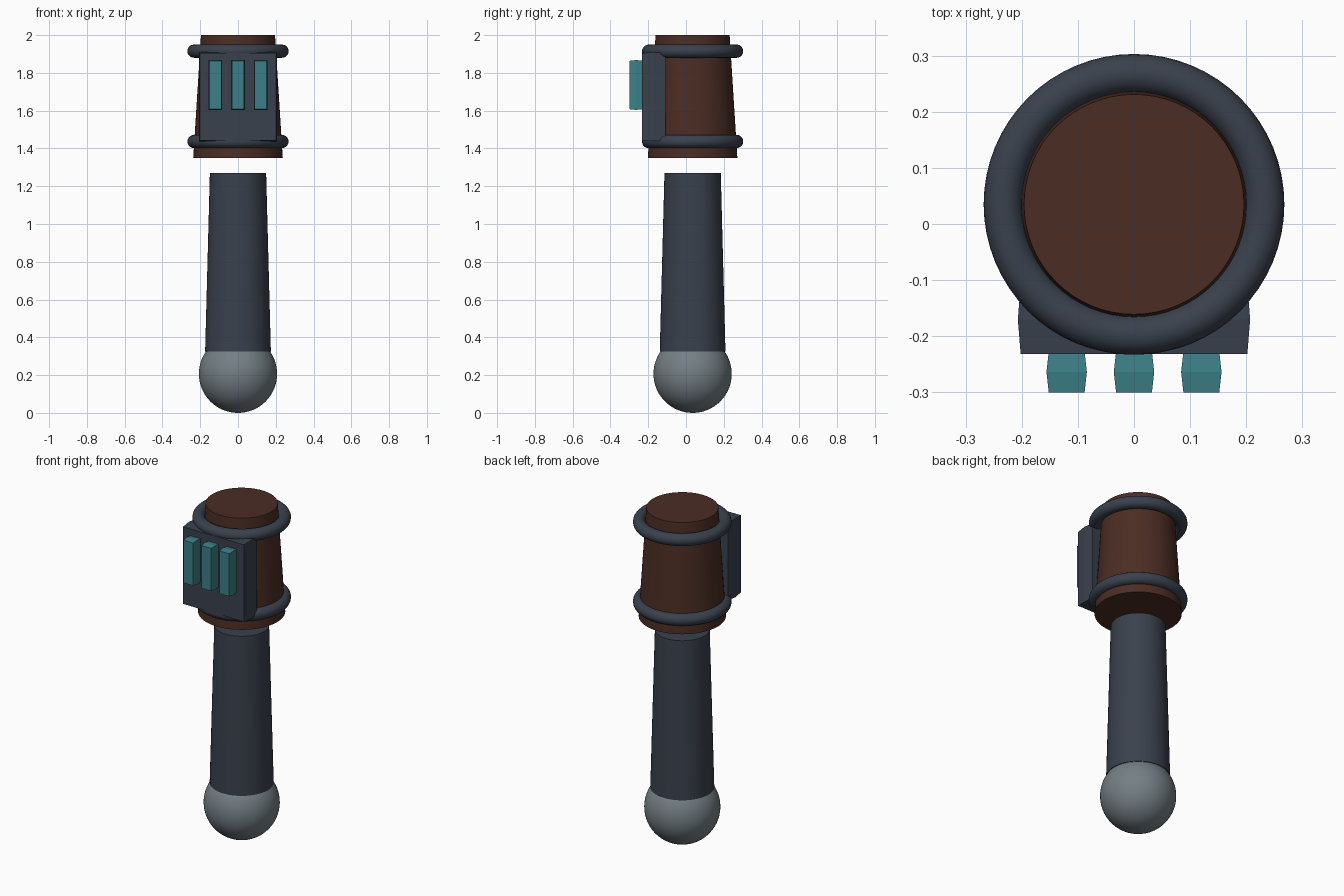
import bpy, math

if "Cube" in bpy.data.objects:
    bpy.data.objects.remove(bpy.data.objects["Cube"])

AXIS_Y = 0.035  # the round parts share this upright axis


def material(name, rgb):
    m = bpy.data.materials.new(name)
    m.diffuse_color = (*rgb, 1)
    m.use_nodes = True
    m.node_tree.nodes["Principled BSDF"].inputs["Base Color"].default_value = m.diffuse_color
    return m


slate = material("dark slate", (0.042, 0.053, 0.074))
brown = material("dark brown", (0.070, 0.026, 0.017))
grey = material("mid grey", (0.175, 0.212, 0.235))
teal = material("teal", (0.046, 0.215, 0.250))


def finish(name, mat, smooth=True):
    ob = bpy.context.object
    ob.name = name
    ob.data.materials.append(mat)
    if smooth:
        bpy.ops.object.shade_smooth_by_angle(angle=math.radians(35))
    return ob


def tapered(name, mat, z0, z1, r0, r1):
    bpy.ops.mesh.primitive_cone_add(vertices=64, radius1=r0, radius2=r1, depth=z1 - z0,
                                    location=(0, AXIS_Y, (z0 + z1) / 2))
    return finish(name, mat)


def bulged_box(name, mat, x, z, y0, y1, hx, hz, bulge):
    """Box along y whose sides swell slightly halfway back."""
    verts, faces = [], []
    for y, g in ((y0, 0), ((y0 + y1) / 2, bulge), (y1, 0)):
        for sx, sz in ((-1, -1), (1, -1), (1, 1), (-1, 1)):
            verts.append((x + sx * (hx + g), y, z + sz * (hz + g)))
    for k in (0, 4):
        for i in range(4):
            j = (i + 1) % 4
            faces.append((k + i, k + 4 + i, k + 4 + j, k + j))
    faces += [(0, 1, 2, 3), (11, 10, 9, 8)]
    me = bpy.data.meshes.new(name)
    me.from_pydata(verts, [], faces)
    ob = bpy.data.objects.new(name, me)
    bpy.context.collection.objects.link(ob)
    me.materials.append(mat)
    return ob


# Ball pommel
bpy.ops.mesh.primitive_uv_sphere_add(segments=64, ring_count=32, radius=0.207,
                                     location=(0, AXIS_Y, 0.207))
finish("pommel_ball", grey)

# Handle, ending just short of the head
tapered("handle", slate, 0.325, 1.27, 0.174, 0.149)

# Head and its two bands
tapered("head", brown, 1.35, 2.0, 0.237, 0.196)
for label, z in (("lower", 1.437), ("upper", 1.915)):
    bpy.ops.mesh.primitive_torus_add(major_radius=0.233, minor_radius=0.035,
                                     major_segments=64, minor_segments=20,
                                     location=(0, AXIS_Y, z))
    finish(label + "_band", slate)

# Front plate with three bars
bulged_box("front_plate", slate, 0, 1.674, -0.232, -0.108, 0.202, 0.231, 0.005)
for i in (-1, 0, 1):
    bulged_box(f"bar_{i + 2}", teal, i * 0.12, 1.736, -0.30, -0.228, 0.032, 0.128, 0.004)
